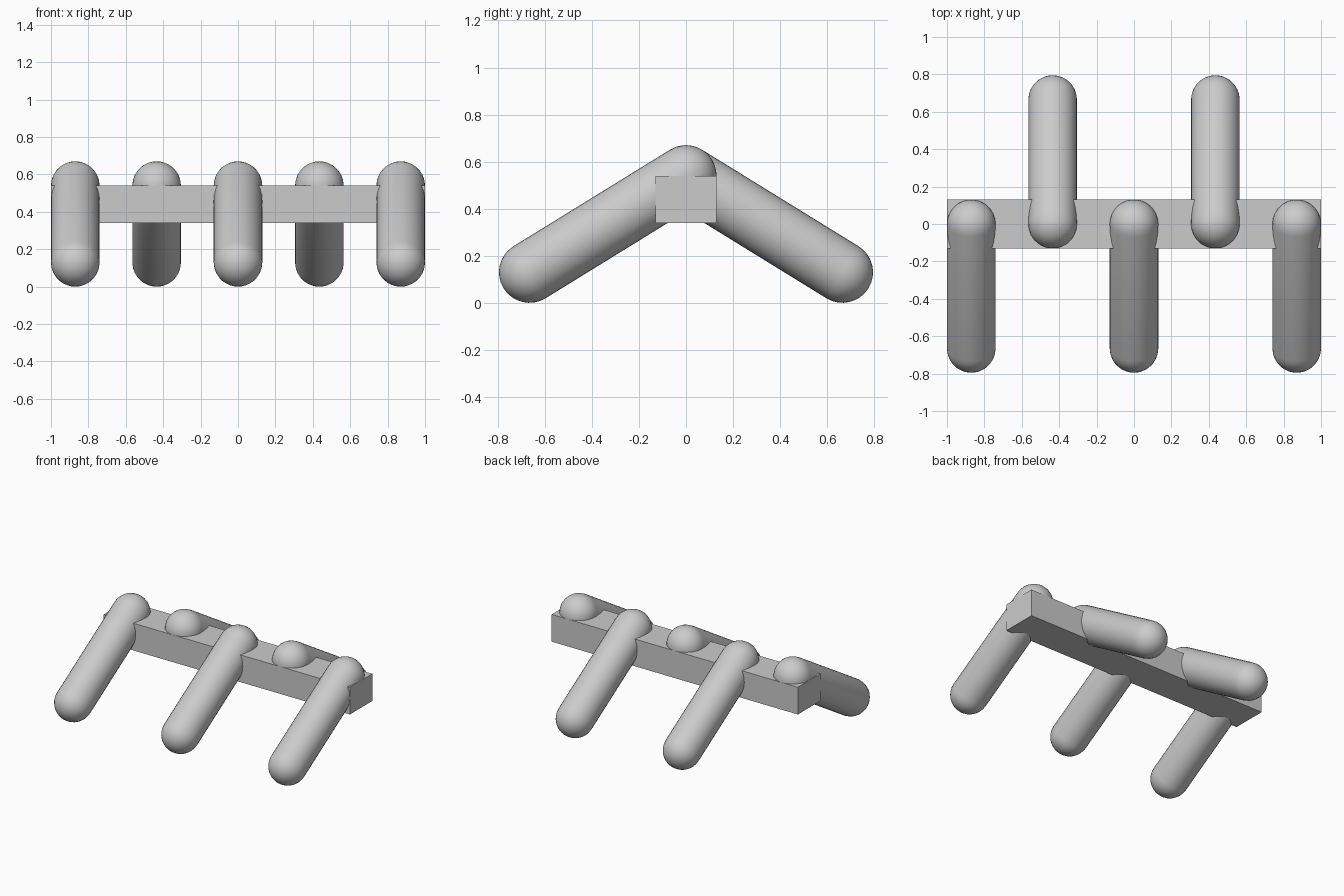
import bpy
import bmesh
import math
from mathutils import Vector, Matrix

RADIUS = 0.13
SEGMENTS = 32
ARC_STEPS = 8

if "Cube" in bpy.data.objects:
    bpy.data.objects.remove(bpy.data.objects["Cube"], do_unlink=True)

# Single grey material
grey = bpy.data.materials.new("plain grey")
grey.use_nodes = True
colour = (0.6, 0.6, 0.6, 1)
grey.diffuse_color = colour
grey.node_tree.nodes["Principled BSDF"].inputs["Base Color"].default_value = colour


def add_object(name, bm):
    mesh = bpy.data.meshes.new(name)
    bmesh.ops.recalc_face_normals(bm, faces=bm.faces)
    bm.to_mesh(mesh)
    bm.free()
    mesh.materials.append(grey)
    obj = bpy.data.objects.new(name, mesh)
    bpy.context.collection.objects.link(obj)
    return obj


def add_capsule(name, start, end):
    """Round-ended rod: a half outline spun about its axis."""
    axis = end - start
    profile = []
    for base, first in ((0, -math.pi / 2), (axis.length, 0)):
        for i in range(ARC_STEPS + 1):
            a = first + i * math.pi / 2 / ARC_STEPS
            profile.append((RADIUS * math.cos(a), 0, base + RADIUS * math.sin(a)))
    bm = bmesh.new()
    verts = [bm.verts.new(p) for p in profile]
    edges = [bm.edges.new(pair) for pair in zip(verts, verts[1:])]
    bmesh.ops.spin(bm, geom=verts + edges, cent=(0, 0, 0), axis=(0, 0, 1),
                   angle=2 * math.pi, steps=SEGMENTS)
    bmesh.ops.remove_doubles(bm, verts=bm.verts, dist=0.0005)
    turn = axis.to_track_quat('Z', 'Y').to_matrix().to_4x4()
    bmesh.ops.transform(bm, matrix=Matrix.Translation(start) @ turn, verts=bm.verts)
    obj = add_object(name, bm)
    for face in obj.data.polygons:
        face.use_smooth = True


# Long square-edged beam
bm = bmesh.new()
bmesh.ops.create_cube(bm, size=1)
bmesh.ops.scale(bm, vec=(2, 0.26, 0.2), verts=bm.verts)
bmesh.ops.translate(bm, vec=(0, 0, 0.44), verts=bm.verts)
add_object("beam", bm)

# Legs alternate front and back along the beam
names = ("front_leg_right", "back_leg_right", "front_leg_middle",
         "back_leg_left", "front_leg_left")
for i, name in enumerate(names):
    x = (i - 2) * 0.435
    side = -1 if i % 2 == 0 else 1
    add_capsule(name, Vector((x, 0, 0.54)), Vector((x, side * 0.665, RADIUS)))
